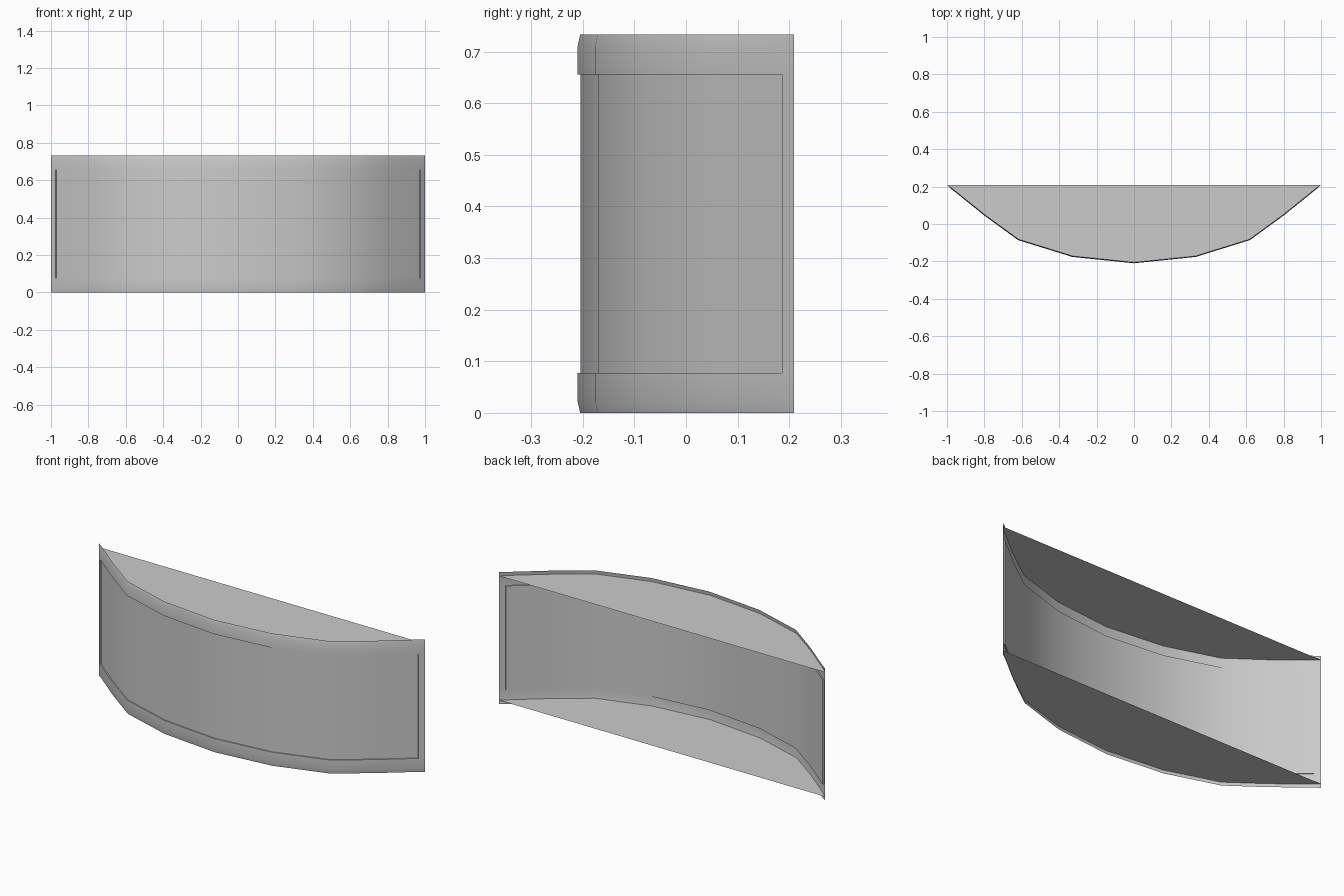
import bpy, bmesh
from mathutils import Vector

if "Cube" in bpy.data.objects:
    bpy.data.objects.remove(bpy.data.objects["Cube"])

HEIGHT = 0.733
CAP_INSET = 0.022      # end plates sit slightly inside the rims
BORDER = 0.077         # frame width at top and bottom

# half of the faceted bow, centre to right tip, then mirrored
half = [(0, -0.21), (0.33, -0.176), (0.62, -0.086), (0.80, 0.045), (0.975, 0.186), (1.0, 0.209)]
bow = [(-x, y) for x, y in reversed(half[1:])] + half


def inward(i):
    """Unit direction pointing to the hollow back of the bow."""
    a, b = Vector(bow[max(i - 1, 0)]), Vector(bow[min(i + 1, len(bow) - 1)])
    t = (b - a).normalized()
    return Vector((-t.y, t.x, 0))


def finish(bm, name, smooth):
    me = bpy.data.meshes.new(name)
    bm.to_mesh(me)
    bm.free()
    ob = bpy.data.objects.new(name, me)
    bpy.context.collection.objects.link(ob)
    if smooth:
        bpy.ops.object.select_all(action='DESELECT')
        ob.select_set(True)
        bpy.context.view_layer.objects.active = ob
        bpy.ops.object.shade_smooth_by_angle(angle=0.6)


# curved front sheet: rolled rims, frame and recessed panel
rows = [(0, 0.005), (CAP_INSET, 0), (BORDER, 0),
        (HEIGHT - BORDER, 0), (HEIGHT - CAP_INSET, 0), (HEIGHT, 0.005)]
last = len(bow) - 1
bm = bmesh.new()
grid = []
for z, depth in rows:
    row = []
    for i, (x, y) in enumerate(bow):
        d = inward(i) * depth
        if i in (0, last):
            d = Vector((0, 0, 0))
        row.append(bm.verts.new(Vector((x, y, z)) + d))
    grid.append(row)
panel = []
for r in range(len(rows) - 1):
    for i in range(last):
        f = bm.faces.new((grid[r][i], grid[r][i + 1], grid[r + 1][i + 1], grid[r + 1][i]))
        if r == 2 and 0 < i < last - 1:
            panel.append(f)
# push the panel back, leaving a small step around it
column = {grid[r][i].co.to_tuple(4): i for r in (2, 3) for i in range(last + 1)}
ext = bmesh.ops.extrude_face_region(bm, geom=panel)
moved = [g for g in ext['geom'] if isinstance(g, bmesh.types.BMVert)]
for v in moved:
    v.co += inward(column[v.co.to_tuple(4)]) * 0.006
old = [f for f in panel if f.is_valid]
if old:
    bmesh.ops.delete(bm, geom=old, context='FACES')
finish(bm, "curved_front_panel", True)

# flat plates closing the top and bottom, back left open
for name, z in (("bottom_plate", CAP_INSET), ("top_plate", HEIGHT - CAP_INSET)):
    bm = bmesh.new()
    f = bm.faces.new([bm.verts.new((x, y, z)) for x, y in bow])
    if name == "bottom_plate":
        f.normal_flip()
    finish(bm, name, False)
